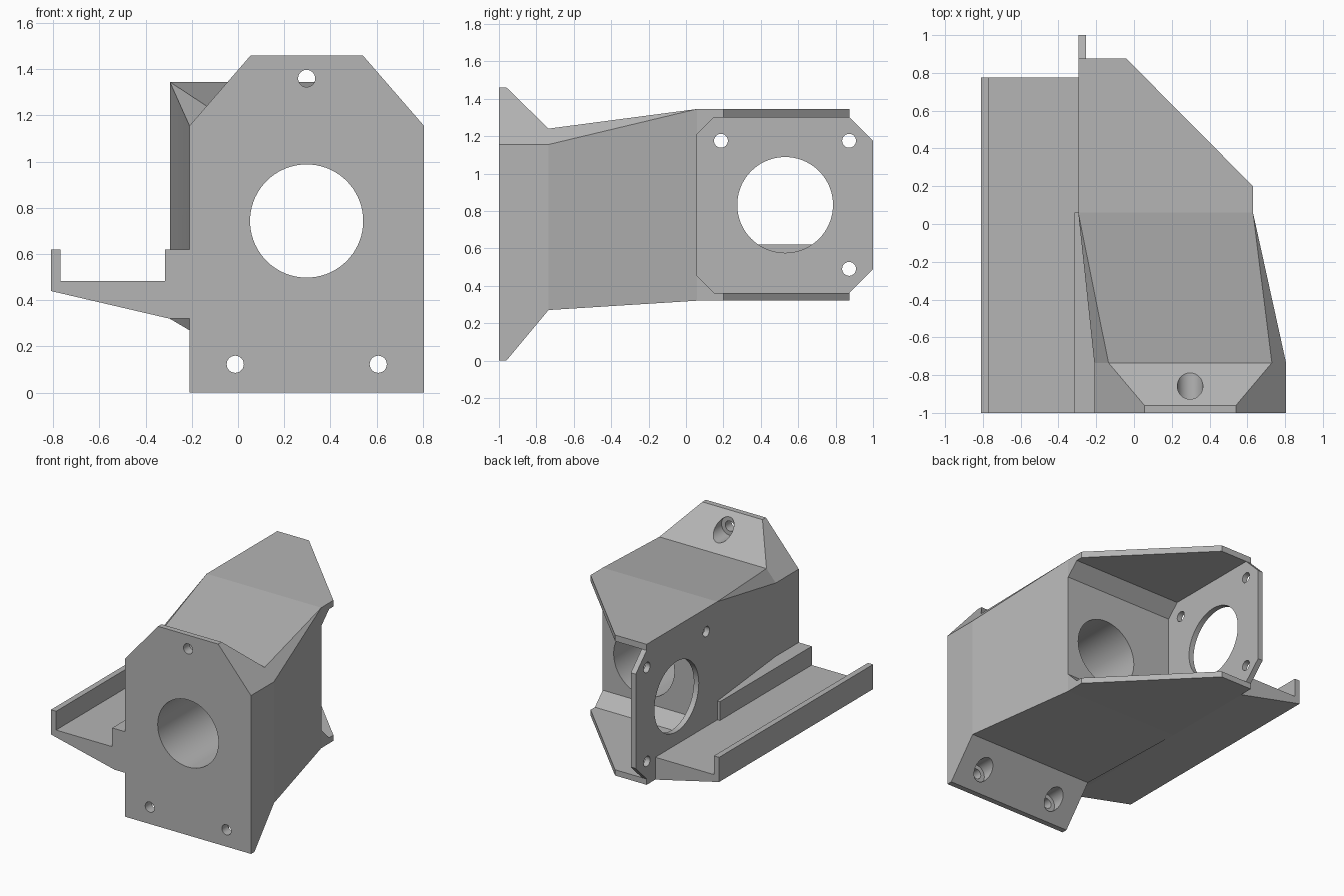
import bpy, bmesh, math
from mathutils import Matrix, Vector

cube = bpy.data.objects.get("Cube")
if cube:
    bpy.data.objects.remove(cube, do_unlink=True)

grey = bpy.data.materials.new("plain grey")
grey.use_nodes = True
GREY = (0.46, 0.46, 0.46, 1)
grey.diffuse_color = GREY
grey.node_tree.nodes["Principled BSDF"].inputs["Base Color"].default_value = GREY


def place(axis, a, b, t):
    """Put profile point (a, b) at distance t along an axis."""
    return {"x": (t, a, b), "y": (a, t, b), "z": (a, b, t)}[axis]


def loft(name, rings):
    """Closed solid through rings with equal point counts."""
    bm = bmesh.new()
    loops = [[bm.verts.new(p) for p in ring] for ring in rings]
    n = len(loops[0])
    for lo, hi in zip(loops, loops[1:]):
        for i in range(n):
            j = (i + 1) % n
            bm.faces.new((lo[i], lo[j], hi[j], hi[i]))
    bm.faces.new(loops[0])
    bm.faces.new(loops[-1])
    bmesh.ops.remove_doubles(bm, verts=bm.verts, dist=1e-5)
    bmesh.ops.recalc_face_normals(bm, faces=bm.faces)
    mesh = bpy.data.meshes.new(name)
    bm.to_mesh(mesh)
    bm.free()
    mesh.materials.append(grey)
    obj = bpy.data.objects.new(name, mesh)
    bpy.context.collection.objects.link(obj)
    return obj


def extrude(name, axis, profile, lo, hi):
    return loft(name, [[place(axis, a, b, t) for a, b in profile] for t in (lo, hi)])


def drill(obj, axis, holes):
    """Cut round holes (a, b, radius, start, end) along an axis."""
    for a, b, r, lo, hi in holes:
        n = 72 if r > 0.1 else 40
        circle = [(a + r * math.cos(math.tau * i / n), b + r * math.sin(math.tau * i / n))
                  for i in range(n)]
        cutter = extrude("hole_cutter", axis, circle, lo, hi)
        cutter.hide_render = True
        mod = obj.modifiers.new("hole", "BOOLEAN")
        mod.operation, mod.solver, mod.object = "DIFFERENCE", "EXACT", cutter
        deps = bpy.context.evaluated_depsgraph_get()
        mesh = bpy.data.meshes.new_from_object(obj.evaluated_get(deps))
        obj.modifiers.clear()
        obj.data = mesh
        bpy.data.objects.remove(cutter, do_unlink=True)
    bpy.ops.object.select_all(action="DESELECT")
    obj.select_set(True)
    bpy.context.view_layer.objects.active = obj
    bpy.ops.object.shade_smooth_by_angle(angle=math.radians(10))


# Main body: flange with clipped top corners, narrowing, then widening to a rectangle
XL, XR, XB, XE = -0.21, 0.805, -0.295, 0.63
YB, ZB, ZT = 0.06, 0.32, 1.345


def section(y, bottom, shoulder, top, x0, x1, t0, t1):
    return [(x0, y, bottom), (x1, y, bottom), (x1, y, shoulder),
            (t1, y, top), (t0, y, top), (x0, y, shoulder)]


body = loft("main_body", [
    section(-1, 0, 1.155, 1.46, XL, XR, 0.055, 0.54),
    section(-0.96, 0, 1.155, 1.46, XL, XR, 0.055, 0.54),
    section(-0.735, 0.27, 1.155, 1.24, XL, XR, -0.135, 0.73),
    section(YB, ZB, ZT, ZT, XB, XE, XB, XE),
])

# Main bore, then screw holes with wider recesses behind the flange
bores = [(0.297, 0.743, 0.245, -1.1, 0.2)]
for x, z in ((0.297, 1.36), (-0.012, 0.123), (0.607, 0.123)):
    bores += [(x, z, 0.037, -1.1, -0.8), (x, z, 0.068, -0.93, -0.7)]
drill(body, "y", bores)

# Rear shelves above and below the opening
shelf = [(XB, YB), (XE, YB), (XE, 0.2), (-0.04, 0.875), (XB, 0.875)]
extrude("top_shelf", "z", shelf, 1.3, ZT)
extrude("bottom_shelf", "z", shelf, ZB, 0.362)

# Sloped fillets where the shelves meet the body
for name, z, dz in (("top_fillet", 1.3, -0.09), ("bottom_fillet", 0.362, 0.09)):
    extrude(name, "x", [(YB, z), (YB + 0.09, z), (YB, z + dz)], XB + 0.04, XE)

# Side mounting plate with a large opening and three screw holes
plate = extrude("side_plate", "x", [
    (YB, 0.362), (0.875, 0.362), (1, 0.487), (1, 1.175), (0.875, 1.3), (YB, 1.3)],
    XB, XB + 0.04)
drill(plate, "x", [(0.53, 0.832, 0.256, -0.4, -0.2)] + [
    (y, z, 0.037, -0.4, -0.2) for y, z in ((0.187, 1.175), (0.872, 1.175), (0.872, 0.49))])

# Side tray with an outer lip, and the raised ledge beside the body
extrude("side_tray", "y", [
    (-0.81, 0.44), (XB, ZB), (XB, 0.483), (-0.768, 0.483), (-0.768, 0.62), (-0.81, 0.62)],
    -1, 0.775)
extrude("tray_ledge", "y", [
    (XB, ZB), (XL, ZB), (XL, 0.62), (-0.315, 0.62), (-0.315, 0.483), (XB, 0.483)],
    -1, YB)
